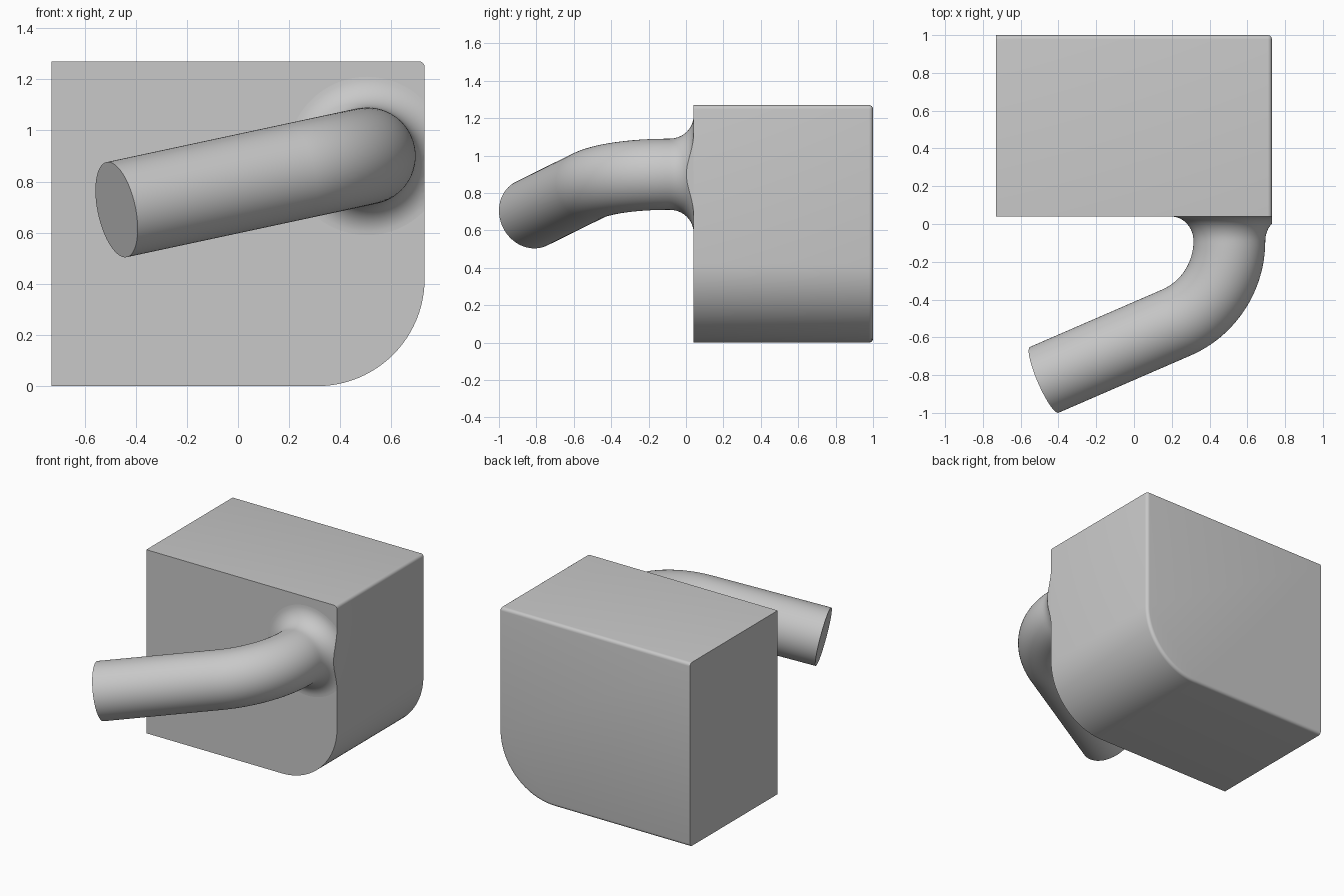
import bpy, bmesh
from math import pi, sin, cos, tan, radians
from mathutils import Vector, Quaternion

cube = bpy.data.objects.get("Cube")
if cube:
    bpy.data.objects.remove(cube)

grey = bpy.data.materials.new("light_grey")
grey.use_nodes = True
colour = (0.58, 0.58, 0.58, 1)
grey.diffuse_color = colour
grey.node_tree.nodes["Principled BSDF"].inputs["Base Color"].default_value = colour

HALF_X, FRONT, BACK, HEIGHT = 0.73, 0.04, 1.0, 1.27


def finish(bm, name):
    bmesh.ops.recalc_face_normals(bm, faces=bm.faces[:])
    mesh = bpy.data.meshes.new(name)
    bm.to_mesh(mesh)
    bm.free()
    mesh.materials.append(grey)
    obj = bpy.data.objects.new(name, mesh)
    bpy.context.scene.collection.objects.link(obj)
    bpy.ops.object.select_all(action='DESELECT')
    obj.select_set(True)
    bpy.context.view_layer.objects.active = obj
    bpy.ops.object.shade_smooth_by_angle(angle=radians(30))


def edges_where(bm, test):
    return [e for e in bm.edges if all(test(v.co) for v in e.verts)]


# Block: large round on one lower edge, small rounds on the back edges
bm = bmesh.new()
bmesh.ops.create_cube(bm, size=1)
for v in bm.verts:
    v.co = (v.co.x * 2 * HALF_X,
            FRONT + (v.co.y + 0.5) * (BACK - FRONT),
            (v.co.z + 0.5) * HEIGHT)
lower = edges_where(bm, lambda c: c.x > 0.7 and c.z < 0.01)
bmesh.ops.bevel(bm, geom=lower, offset=0.42, segments=24, profile=0.5,
                affect='EDGES', clamp_overlap=False)
rim = [e for e in edges_where(bm, lambda c: c.y > 0.99)
       if not all(v.co.x < -0.7 for v in e.verts)]
rim += edges_where(bm, lambda c: c.x > 0.72 and c.z > 1.2)
bmesh.ops.bevel(bm, geom=list(set(rim)), offset=0.022, segments=4, profile=0.5,
                affect='EDGES', clamp_overlap=False)
finish(bm, "block")

# Handle path: flared root, circular bend, straight arm
RADIUS, FLARE, BEND, SIDES = 0.19, 0.12, 0.47, 64
corner = Vector((0.505, -0.40, 0.90))
end = Vector((-0.475, -0.825, 0.69))
out = Vector((0, -1, 0))
arm = (end - corner).normalized()
turn = out.angle(arm)
axis = out.cross(arm).normalized()
start = corner - out * BEND * tan(turn / 2)
centre = start + axis.cross(out) * BEND

rings = []
for i in range(13):
    a = pi / 2 * i / 12
    y = FRONT + (start.y - FRONT) * (1 - cos(a))
    # quarter-round flare, widest against the block
    y = start.y + (FRONT - start.y) * cos(a)
    rings.append((Vector((start.x, y, start.z)), Quaternion(),
                  RADIUS + FLARE * (1 - sin(a))))
for i in range(1, 33):
    q = Quaternion(axis, turn * i / 32)
    rings.append((centre + q @ (start - centre), q, RADIUS))
rings.append((end, Quaternion(axis, turn), RADIUS))

# Handle: sweep the round section, then trim it flush with the block side
bm = bmesh.new()
loops = []
for pos, q, r in rings:
    loops.append([bm.verts.new(pos + q @ Vector((r * cos(t), 0, r * sin(t))))
                  for t in (2 * pi * k / SIDES for k in range(SIDES))])
for a, b in zip(loops, loops[1:]):
    for k in range(SIDES):
        n = (k + 1) % SIDES
        bm.faces.new((a[k], a[n], b[n], b[k]))
bm.faces.new(loops[0])
bm.faces.new(loops[-1])
geom = bm.verts[:] + bm.edges[:] + bm.faces[:]
cut = bmesh.ops.bisect_plane(bm, geom=geom, plane_co=(HALF_X, 0, 0),
                             plane_no=(1, 0, 0), clear_outer=True)
trim = [g for g in cut["geom_cut"] if isinstance(g, bmesh.types.BMEdge)]
bmesh.ops.holes_fill(bm, edges=trim, sides=0)
finish(bm, "handle")
